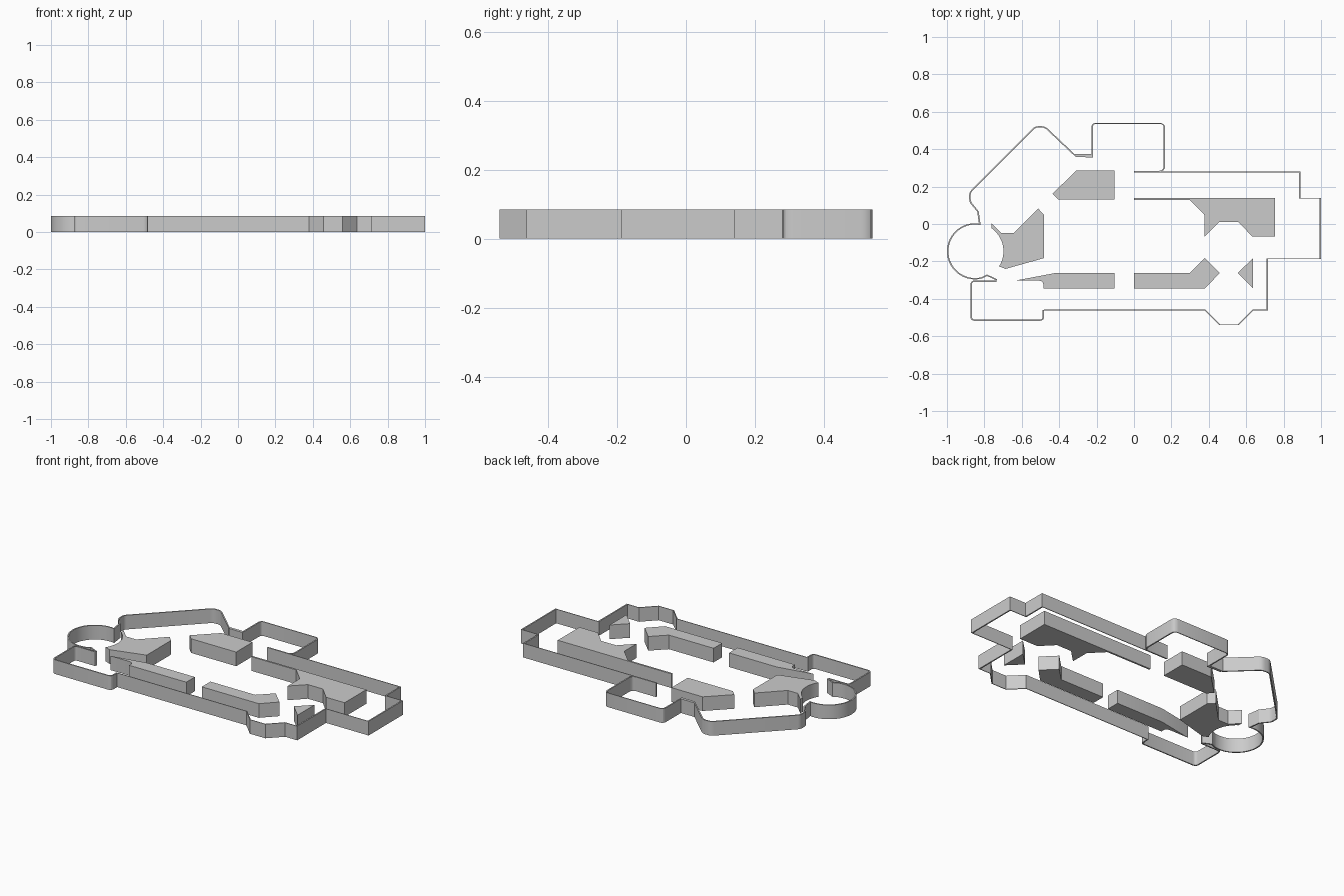
import bpy, bmesh, math
from mathutils import Vector

if "Cube" in bpy.data.objects:
    bpy.data.objects.remove(bpy.data.objects["Cube"])

H = 0.085


def finish(name, bm):
    bmesh.ops.recalc_face_normals(bm, faces=bm.faces)
    me = bpy.data.meshes.new(name)
    bm.to_mesh(me)
    bm.free()
    ob = bpy.data.objects.new(name, me)
    bpy.context.collection.objects.link(ob)
    bpy.context.view_layer.objects.active = ob
    ob.select_set(True)
    bpy.ops.object.shade_smooth_by_angle(angle=math.radians(25))
    ob.select_set(False)


def arc(cx, cy, r, a0, a1, n):
    return [(cx + r * math.cos(math.radians(a0 + (a1 - a0) * i / n)),
             cy + r * math.sin(math.radians(a0 + (a1 - a0) * i / n))) for i in range(n + 1)]


def rounded(points, n=4):
    """Replace points given as (x, y, cut) by a small curve."""
    out = []
    for i, p in enumerate(points):
        c = Vector(p[:2])
        if len(p) == 2:
            out.append(c)
            continue
        a, b = (Vector(points[j % len(points)][:2]) for j in (i - 1, i + 1))
        s, e = c + (a - c).normalized() * p[2], c + (b - c).normalized() * p[2]
        for k in range(n + 1):
            t = k / n
            out.append(s * (1 - t) ** 2 + c * 2 * t * (1 - t) + e * t * t)
    return out


def block(name, points):
    bm = bmesh.new()
    f = bm.faces.new([bm.verts.new((p[0], p[1], 0)) for p in rounded(points)])
    top = bmesh.ops.extrude_face_region(bm, geom=[f], use_keep_orig=True)["geom"]
    bmesh.ops.translate(bm, vec=(0, 0, H), verts=[v for v in top if isinstance(v, bmesh.types.BMVert)])
    finish(name, bm)


def wall(name, points, wx, wy):
    """Thin wall: the path is its outer side, thickened to the right of travel."""
    pts = rounded(points)
    bm = bmesh.new()
    rings = []
    for i, p in enumerate(pts):
        ns = []
        for a, b in ((i - 1, i), (i, i + 1)):
            if a >= 0 and b < len(pts):
                d = (pts[b] - pts[a]).normalized()
                ns.append(Vector((d.y, -d.x)))
        m = (ns[0] + ns[-1]).normalized()
        m /= max(m.dot(ns[0]), 0.4)
        q = p + Vector((m.x * wx, m.y * wy))
        rings.append([bm.verts.new((*c, z)) for c, z in ((p, 0), (q, 0), (q, H), (p, H))])
    for a, b in zip(rings, rings[1:]):
        for k in range(4):
            bm.faces.new((a[k], a[k - 1], b[k - 1], b[k]))
    bm.faces.new(rings[0])
    bm.faces.new(rings[-1][::-1])
    finish(name, bm)


# Outer walls
wall("corridor_wall", [(0, 0.28), (0.889, 0.28), (0.889, 0.14), (1, 0.14), (1, -0.188), (0.717, -0.188),
                       (0.717, -0.462), (0.637, -0.462), (0.56, -0.54), (0.457, -0.54),
                       (0.379, -0.462), (-0.48, -0.462)], 0.008, 0.004)
wall("corner_room_wall", [(-0.48, -0.46), (-0.48, -0.518, 0.025), (-0.875, -0.518, 0.025),
                          (-0.875, -0.302, 0.025), (-0.735, -0.302)], 0.008, 0.007)
wall("round_and_angled_room_wall",
     [(-0.735, -0.302), (-0.785, -0.278)] + arc(-0.85, -0.146, 0.15, -75, -278, 40)
     + [(-0.838, 0.065), (-0.881, 0.118, 0.015), (-0.881, 0.17, 0.015), (-0.53, 0.523, 0.02),
        (-0.475, 0.523, 0.02), (-0.318, 0.374), (-0.228, 0.374)], 0.008, 0.007)
wall("upper_room_wall", [(-0.228, 0.356), (-0.228, 0.54, 0.025), (0.167, 0.54, 0.03),
                         (0.167, 0.279, 0.035), (0, 0.279)], 0.008, 0.005)
block("wall_step", [(-0.318, 0.374), (-0.228, 0.374), (-0.22, 0.356), (-0.312, 0.358)])

# Solid inner blocks
block("upper_left_block", [(-0.435, 0.162), (-0.31, 0.285), (-0.103, 0.285), (-0.103, 0.13), (-0.403, 0.13)])
block("round_room_block", arc(-0.85, -0.146, 0.152, -32, 55, 14)
      + [(-0.763, 0.005), (-0.71, -0.049), (-0.643, -0.049), (-0.513, 0.083), (-0.48, 0.048),
         (-0.48, -0.182), (-0.687, -0.24)])
block("lower_left_block", [(-0.637, -0.303), (-0.42, -0.262), (-0.103, -0.262), (-0.103, -0.344),
                           (-0.484, -0.344), (-0.484, -0.303, 0.025)])
block("lower_right_block", [(0, -0.262), (0.297, -0.262), (0.379, -0.182), (0.459, -0.262),
                            (0.379, -0.344), (0, -0.344)])
block("right_triangle_block", [(0.637, -0.182), (0.555, -0.262), (0.637, -0.344)])
block("upper_right_block", [(0, 0.14), (0.755, 0.14), (0.755, -0.066), (0.632, -0.066), (0.557, 0.011),
                            (0.457, 0.011), (0.377, -0.068), (0.377, 0.048), (0.297, 0.129), (0, 0.129)])
